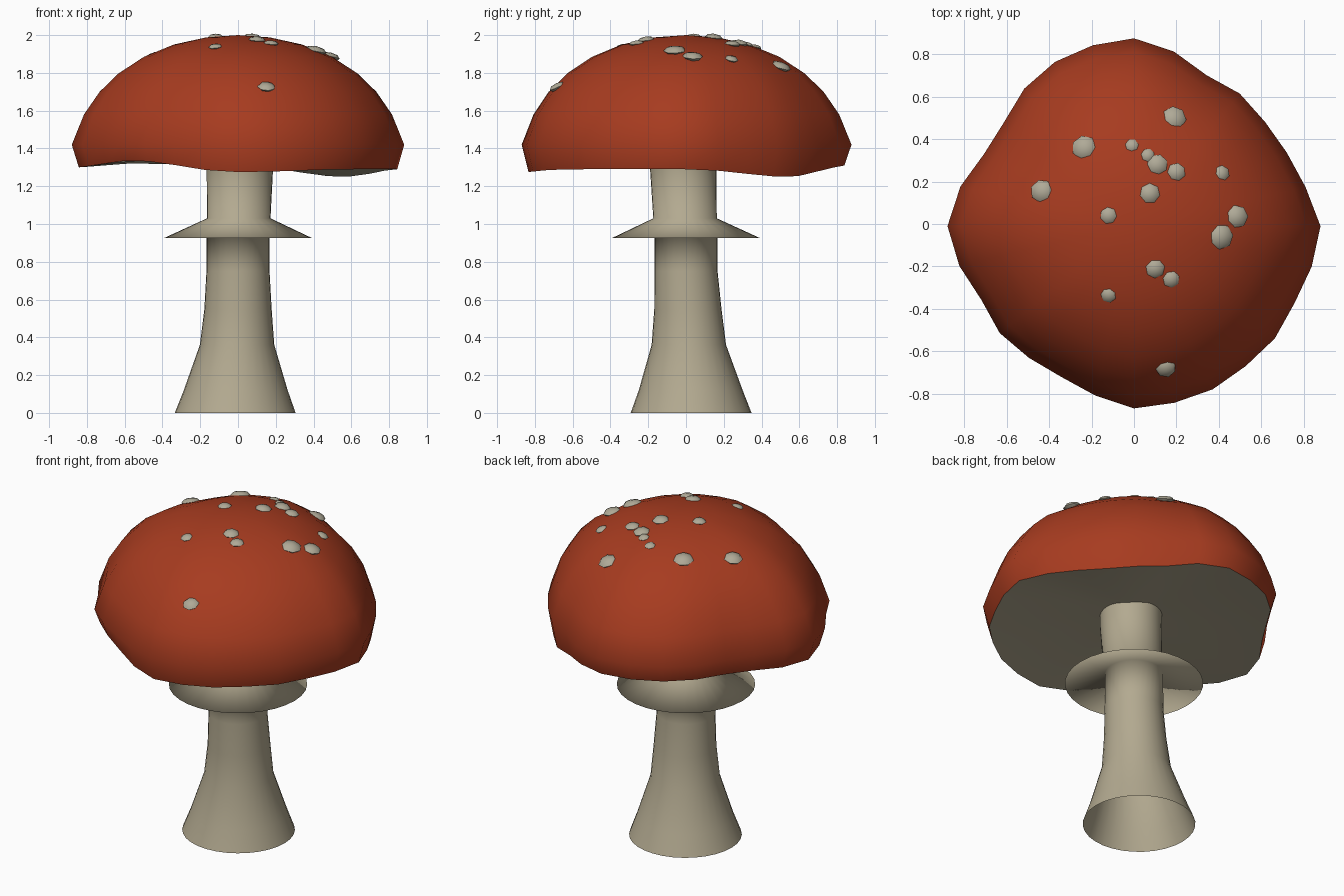
import bpy, bmesh, math
from mathutils import Matrix, Quaternion, Vector
from mathutils.bvhtree import BVHTree

if "Cube" in bpy.data.objects:
    bpy.data.objects.remove(bpy.data.objects["Cube"], do_unlink=True)


def material(name, rgb):
    mat = bpy.data.materials.new(name)
    mat.use_nodes = True
    mat.diffuse_color = (*rgb, 1)
    mat.node_tree.nodes["Principled BSDF"].inputs["Base Color"].default_value = (*rgb, 1)
    return mat


RED = material("cap red", (0.385, 0.044, 0.014))
BEIGE = material("stem beige", (0.45, 0.4, 0.28))
CREAM = material("spot cream", (0.43, 0.4, 0.31))


def finish(name, bm, *mats, angle=60):
    mesh = bpy.data.meshes.new(name)
    bm.to_mesh(mesh)
    bm.free()
    obj = bpy.data.objects.new(name, mesh)
    bpy.context.collection.objects.link(obj)
    for mat in mats:
        mesh.materials.append(mat)
    bpy.ops.object.select_all(action="DESELECT")
    obj.select_set(True)
    bpy.context.view_layer.objects.active = obj
    bpy.ops.object.shade_smooth_by_angle(angle=math.radians(angle))
    return obj


def loft(bm, loops):
    """Skin stacked closed loops, given from bottom to top."""
    rings = [[bm.verts.new(p) for p in loop] for loop in loops]
    count = len(rings[0])
    for low, high in zip(rings, rings[1:]):
        for i in range(count):
            j = (i + 1) % count
            bm.faces.new((low[i], low[j], high[j], high[i]))
    return rings


def fan(bm, ring, tip, flip=False, slot=0):
    """Close a ring of vertices with triangles to one point."""
    point = bm.verts.new(tip)
    for a, b in zip(ring, ring[1:] + ring[:1]):
        face = bm.faces.new((b, a, point) if flip else (a, b, point))
        face.material_index = slot


def circle(z, r, cx=0, cy=0, count=32):
    angles = [math.tau * i / count for i in range(count)]
    return [(cx + r * math.cos(a), cy + r * math.sin(a), z) for a in angles]


# Stem: flared foot open underneath, slight lean, hollowed skirt near the top
bm = bmesh.new()
loft(bm, [circle(*row) for row in (
    (0, .32, -.015, .027), (.12, .275, -.012, .025), (.36, .197, -.005, .015),
    (.55, .178, 0, .01), (.75, .167), (.985, .166),
    (.925, .393), (1.03, .168, .004, -.005),
    (1.3, .176, .01, -.015), (1.4, .176, .01, -.015))])
finish("stem_with_skirt", bm, BEIGE, angle=180)

# Cap: irregular outline, domed profile, wavy rim, hollowed underside
OUTLINE = [.88, .83, .8, .79, .8, .79, .845, .886, .875, .86, .83, .785, .785, .84,
           .88, .845, .80, .81, .795, .79, .82, .86, .855, .855, .845, .85, .84, .86]
RIM = [1.29, 1.25, 1.31, 1.32, 1.3, 1.335, 1.275, 1.29]
DOME = [(1, 1.42), (.93, 1.58), (.84, 1.7), (.73, 1.797), (.58, 1.885),
        (.4, 1.95), (.2, 1.988)]
N = len(OUTLINE)


def rim_height(i):
    pos = i * len(RIM) / N
    k = int(pos)
    blend = (1 - math.cos(math.pi * (pos - k))) / 2
    return RIM[k] * (1 - blend) + RIM[(k + 1) % len(RIM)] * blend


def cap_loop(scale, height):
    loop = []
    for i, radius in enumerate(OUTLINE):
        a = math.tau * i / N
        # the outline grows rounder toward the crown
        r = scale * (radius * scale + .83 * (1 - scale))
        z = height if height else rim_height(i)
        loop.append((r * math.cos(a), r * math.sin(a) - .01 * scale, z))
    return loop


bm = bmesh.new()
rings = loft(bm, [cap_loop(.96, None)] + [cap_loop(t, z) for t, z in DOME])
fan(bm, rings[-1], (0, 0, 2))
fan(bm, rings[0], (0, 0, 1.39), flip=True, slot=1)
bm.normal_update()
surface = BVHTree.FromBMesh(bm)
finish("cap", bm, RED, BEIGE)

# Spots: faceted flat lumps half sunk in the cap, as x, y, radius
SPOTS = [(.19, .5, .058), (-.235, .36, .059), (-.435, .155, .055), (-.01, .37, .032),
         (.065, .325, .032), (.11, .28, .05), (.2, .245, .044), (.415, .24, .038),
         (.075, .145, .048), (-.12, .04, .04), (.485, .035, .055), (.41, -.06, .06),
         (.1, -.21, .046), (.175, -.26, .041), (-.12, -.335, .037), (.15, -.68, .048)]
for n, (x, y, r) in enumerate(SPOTS, 1):
    hit, normal, _, _ = surface.ray_cast(Vector((x, y, 3)), Vector((0, 0, -1)))
    lean = Vector((0, 0, 1)).rotation_difference(normal)
    turn = Quaternion().slerp(lean, .55).to_matrix().to_4x4()
    place = Matrix.Translation(hit) @ turn @ Matrix.Rotation(n, 4, "Z")
    bm = bmesh.new()
    bmesh.ops.create_uvsphere(bm, u_segments=7, v_segments=4, radius=r,
                              matrix=place @ Matrix.Diagonal((1, 1, .42, 1)))
    finish(f"cap_spot_{n}", bm, CREAM)
